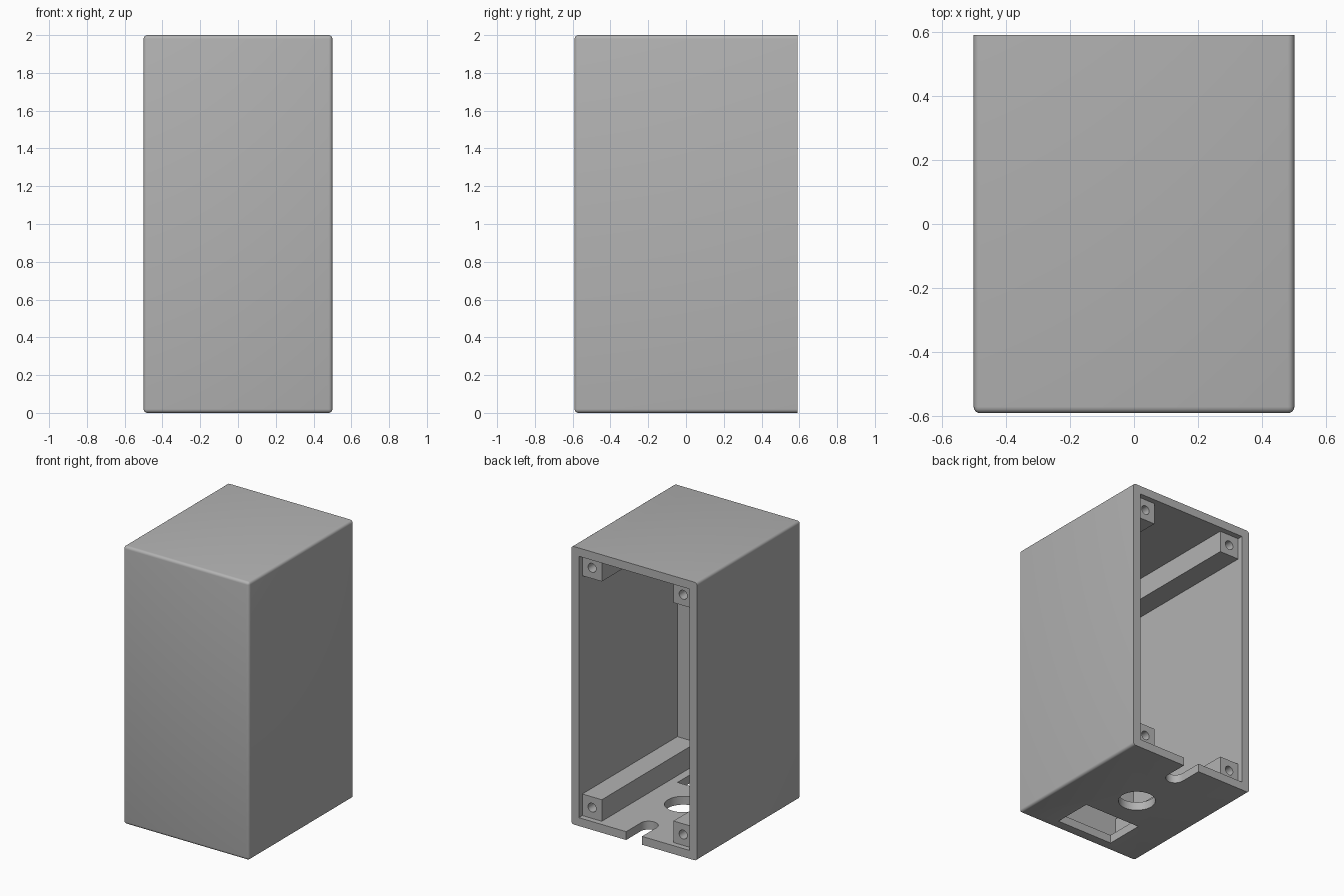
import bpy
import bmesh
from mathutils import Matrix, Vector

W, D, H = 1.0, 1.18, 2.0     # outer size
WALL = 0.06
POST = 0.155
RECESS = 0.04                # posts sit behind the open rim
EMBED = 0.01

if "Cube" in bpy.data.objects:
    bpy.data.objects.remove(bpy.data.objects["Cube"], do_unlink=True)

grey = bpy.data.materials.new("plain grey")
grey.use_nodes = True
colour = (0.45, 0.45, 0.45, 1)
grey.diffuse_color = colour
grey.node_tree.nodes["Principled BSDF"].inputs["Base Color"].default_value = colour


def finish(name, bm):
    mesh = bpy.data.meshes.new(name)
    bm.to_mesh(mesh)
    bm.free()
    mesh.materials.append(grey)
    obj = bpy.data.objects.new(name, mesh)
    bpy.context.collection.objects.link(obj)
    return obj


def box(name, low, high, round_edges=False):
    low, high = Vector(low), Vector(high)
    bm = bmesh.new()
    matrix = Matrix.Translation((low + high) / 2) @ Matrix.Diagonal((*(high - low), 1))
    bmesh.ops.create_cube(bm, size=1, matrix=matrix)
    if round_edges:
        # every edge except the rim of the open back
        edges = [e for e in bm.edges if min(v.co.y for v in e.verts) < 0]
        bmesh.ops.bevel(bm, geom=edges, offset=0.02, segments=4, profile=0.5, affect="EDGES")
    return finish(name, bm)


def cylinder(name, centre, radius, depth, axis="Z"):
    bm = bmesh.new()
    turn = Matrix.Rotation(1.5707963, 4, "X") if axis == "Y" else Matrix()
    bmesh.ops.create_cone(bm, cap_ends=True, segments=40, radius1=radius, radius2=radius,
                          depth=depth, matrix=Matrix.Translation(centre) @ turn)
    return finish(name, bm)


def cut(obj, cutters):
    bpy.context.view_layer.objects.active = obj
    for cutter in cutters:
        cutter.hide_render = True
        mod = obj.modifiers.new("cut", "BOOLEAN")
        mod.operation = "DIFFERENCE"
        mod.solver = "EXACT"
        mod.object = cutter
        bpy.ops.object.modifier_apply(modifier=mod.name)
        bpy.data.objects.remove(cutter, do_unlink=True)


def smooth(obj):
    bpy.ops.object.select_all(action="DESELECT")
    obj.select_set(True)
    bpy.context.view_layer.objects.active = obj
    bpy.ops.object.shade_smooth_by_angle(angle=0.55)


# Shell: rounded box, hollowed from the back, with floor openings
x_in, y_back, y_in = W / 2 - WALL, D / 2, -D / 2 + WALL
shell = box("enclosure_shell", (-W / 2, -y_back, 0), (W / 2, y_back, H), round_edges=True)
slot_y, slot_r = 0.425, 0.063
cut(shell, [
    box("cavity", (-x_in, y_in, WALL), (x_in, y_back + 0.2, H - WALL)),
    cylinder("cable_hole", (0, 0.03, 0), 0.123, 0.3),
    box("socket_opening", (-0.225, -0.51, -0.1), (0.225, -0.225, 0.15)),
    cylinder("slot_end", (0, slot_y, 0), slot_r, 0.3),
    box("slot_run", (-slot_r, slot_y, -0.1), (slot_r, y_back + 0.1, 0.15)),
])
smooth(shell)

# Four corner posts running front to back, each with a screw hole
for side, sx in (("left", 1), ("right", -1)):
    for level, sz in (("upper", 1), ("lower", -1)):
        wall_x, wall_z = sx * x_in, H / 2 + sz * (H / 2 - WALL)
        a = (wall_x + sx * EMBED, wall_z + sz * EMBED)
        b = (wall_x - sx * POST, wall_z - sz * POST)
        y_end = y_back - RECESS
        post = box(f"{level}_{side}_post",
                   (min(a[0], b[0]), y_in - EMBED, min(a[1], b[1])),
                   (max(a[0], b[0]), y_end, max(a[1], b[1])))
        centre = (wall_x - sx * POST / 2, y_end, wall_z - sz * POST / 2)
        cut(post, [cylinder("screw_hole", centre, 0.032, 0.5, axis="Y")])
        smooth(post)
